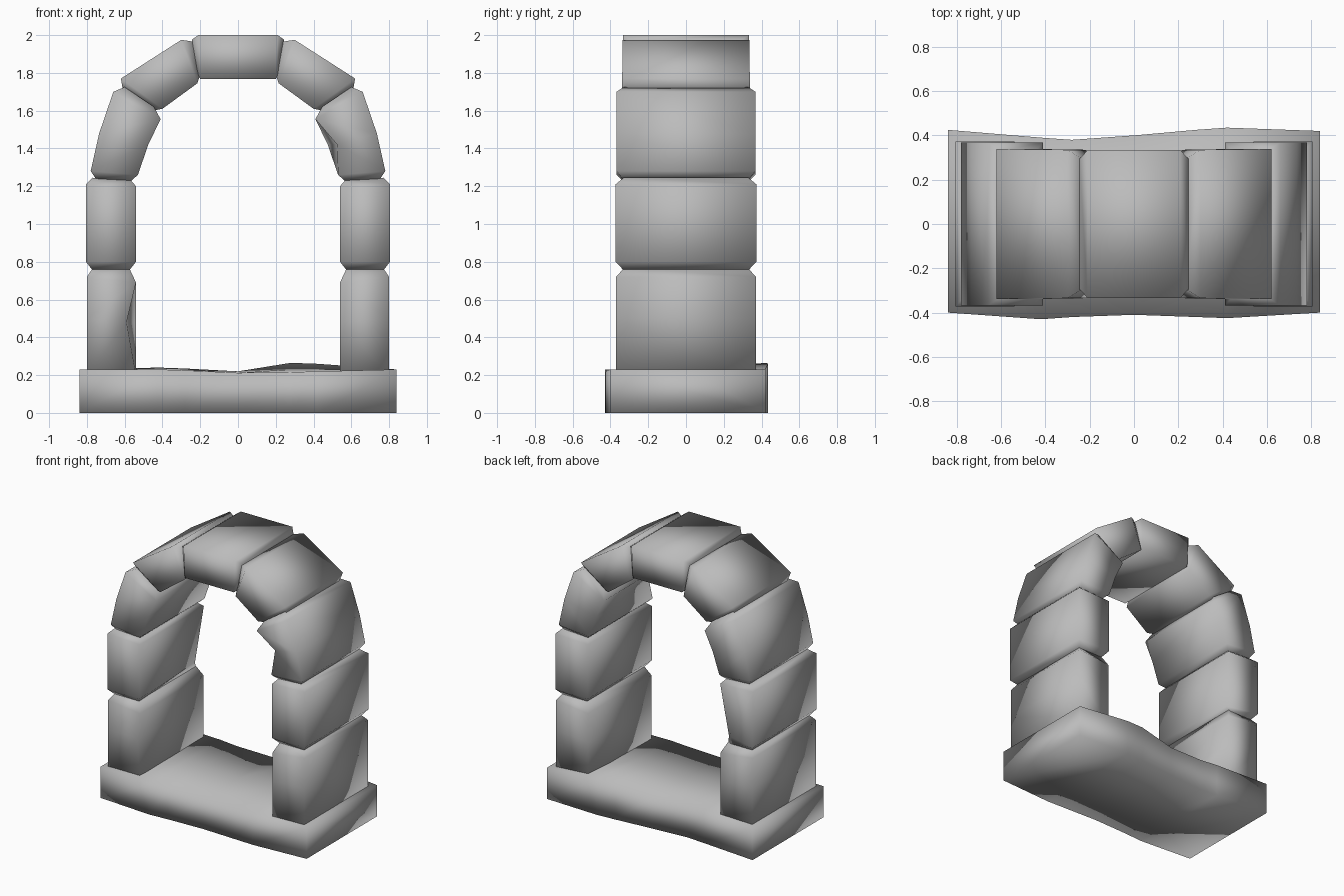
import bpy
import bmesh

if "Cube" in bpy.data.objects:
    bpy.data.objects.remove(bpy.data.objects["Cube"])

stone_grey = bpy.data.materials.new("stone_grey")
stone_grey.use_nodes = True
GREY = (0.5, 0.5, 0.5, 1)
stone_grey.diffuse_color = GREY
stone_grey.node_tree.nodes["Principled BSDF"].inputs["Base Color"].default_value = GREY


def loft(name, rings):
    """Skin a list of equal-sized vertex rings, cap both ends, shade smooth."""
    bm = bmesh.new()
    loops = [[bm.verts.new(p) for p in ring] for ring in rings]
    n = len(rings[0])
    for a, b in zip(loops, loops[1:]):
        for i in range(n):
            j = (i + 1) % n
            bm.faces.new((a[i], a[j], b[j], b[i]))
    bm.faces.new(loops[0])
    bm.faces.new(loops[-1])
    bmesh.ops.recalc_face_normals(bm, faces=bm.faces)
    for f in bm.faces:
        f.smooth = True
    mesh = bpy.data.meshes.new(name)
    bm.to_mesh(mesh)
    bm.free()
    mesh.materials.append(stone_grey)
    obj = bpy.data.objects.new(name, mesh)
    bpy.context.collection.objects.link(obj)
    return obj


def stone(name, stations, side=1, chips=()):
    """Block from stations (outer x, outer z, inner x, inner z, half depth).
    chips: (station, corner, dx, dy) pushes one corner inwards."""
    rings = []
    for ox, oz, ix, iz, d in stations:
        rings.append([[side * ox, -d, oz], [side * ix, -d, iz],
                      [side * ix, d, iz], [side * ox, d, oz]])
    for s, c, dx, dy in chips:
        rings[s][c][0] += dx
        rings[s][c][1] += dy
    return loft(name, rings)


# Stones of one side, from the foot up; narrow end stations form the grooves
foot = [(.80, .20, .54, .20, .37), (.80, .50, .54, .48, .37),
        (.80, .72, .54, .69, .37), (.77, .765, .575, .765, .33)]
post = [(.77, .755, .575, .755, .33), (.805, .80, .54, .80, .373),
        (.805, 1.21, .54, 1.20, .373), (.77, 1.245, .57, 1.235, .33)]
haunch = [(.75, 1.235, .57, 1.225, .33), (.78, 1.28, .53, 1.26, .368),
          (.735, 1.48, .475, 1.42, .368), (.66, 1.70, .41, 1.555, .368),
          (.60, 1.725, .445, 1.62, .33)]
shoulder = [(.61, 1.71, .45, 1.60, .30), (.62, 1.77, .40, 1.61, .338),
            (.30, 1.975, .215, 1.745, .335), (.235, 1.965, .20, 1.79, .295)]

# Worn corners on individual stones
chips = {("foot", -1): [(1, 1, -.05, .04)],
         ("post", -1): [(1, 2, -.03, -.06)],
         ("haunch", 1): [(2, 1, .05, .05)]}

for side, label in ((1, "left"), (-1, "right")):
    for part, stations in (("foot", foot), ("post", post),
                           ("haunch", haunch), ("shoulder", shoulder)):
        stone(f"{label}_{part}_stone", stations, side, chips.get((part, side), ()))

# Keystone across the top
half = [(.245, 1.975, .215, 1.80, .295), (.21, 2.0, .20, 1.768, .333)]
key = [(-ox, oz, -ix, iz, d) for ox, oz, ix, iz, d in half] + half[::-1]
stone("keystone", key)

# Uneven base slab: x, front y, back y, top front z, top middle z, top back z
slab = [(-.84, -.40, .425, .23, .23, .23), (-.42, -.43, .39, .23, .235, .24),
        (-.28, -.42, .38, .225, .23, .235), (0, -.41, .40, .212, .22, .22),
        (.28, -.42, .425, .215, .23, .265), (.42, -.425, .435, .22, .23, .26),
        (.84, -.40, .42, .23, .23, .23)]
loft("base_slab", [[(x, f, 0), (x, f, zf), (x, 0, zm), (x, b, zb), (x, b, 0)]
                   for x, f, b, zf, zm, zb in slab])
